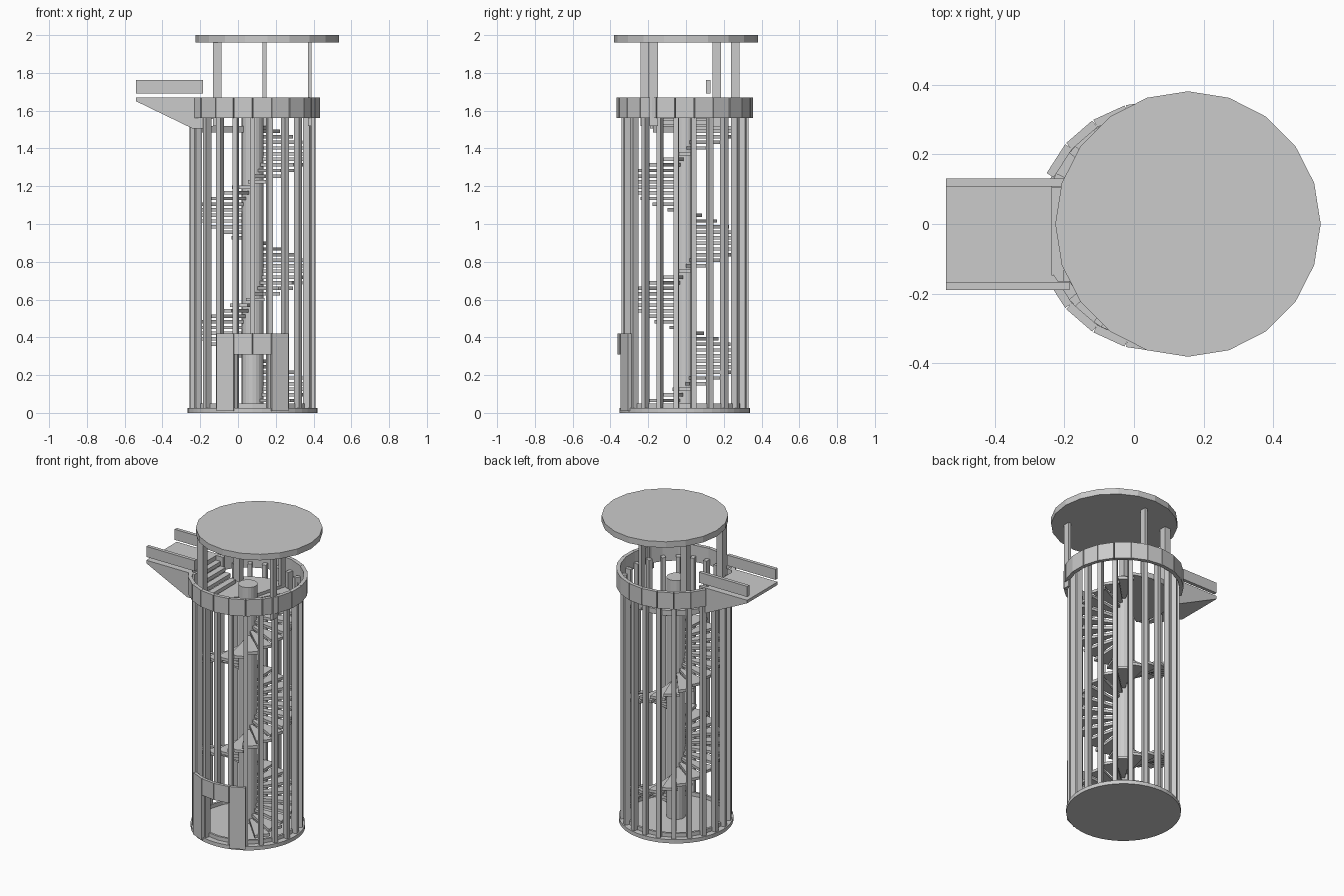
import bpy, bmesh, math
from mathutils import Matrix, Vector

if "Cube" in bpy.data.objects:
    bpy.data.objects.remove(bpy.data.objects["Cube"])

CX, CY = 0.077, -0.006       # tower axis
N = 22                       # bays around the tower
STEP = 2 * math.pi / N
FRONT = -math.pi / 2


def finish(name, bm):
    bmesh.ops.recalc_face_normals(bm, faces=bm.faces)
    me = bpy.data.meshes.new(name)
    bm.to_mesh(me)
    bm.free()
    ob = bpy.data.objects.new(name, me)
    bpy.context.collection.objects.link(ob)
    return ob


def add_box(bm, lo, hi):
    lo, hi = Vector(lo), Vector(hi)
    m = Matrix.Translation((lo + hi) / 2) @ Matrix.Diagonal((*(hi - lo), 1))
    bmesh.ops.create_cube(bm, size=1, matrix=m)


def add_radial(bm, a, r, depth, width, z0, z1):
    """Box facing outward at angle a and radius r from the tower axis."""
    m = (Matrix.Translation((CX, CY, (z0 + z1) / 2)) @ Matrix.Rotation(a, 4, 'Z')
         @ Matrix.Translation((r, 0, 0)) @ Matrix.Diagonal((depth, width, z1 - z0, 1)))
    bmesh.ops.create_cube(bm, size=1, matrix=m)


def add_prism(bm, pts, offset):
    """Extrude a 3D outline along an offset vector."""
    f = bm.faces.new([bm.verts.new(p) for p in pts])
    g = bmesh.ops.extrude_face_region(bm, geom=[f], use_keep_orig=True)
    vs = [v for v in g['geom'] if isinstance(v, bmesh.types.BMVert)]
    bmesh.ops.translate(bm, verts=vs, vec=offset)


def add_sector(bm, a0, a1, r0, r1, z0, z1, seg=1):
    arc = [a0 + (a1 - a0) * i / seg for i in range(seg + 1)]
    pts = [(CX + r1 * math.cos(a), CY + r1 * math.sin(a), z0) for a in arc]
    pts += [(CX + r0 * math.cos(a), CY + r0 * math.sin(a), z0) for a in reversed(arc)]
    add_prism(bm, pts, (0, 0, z1 - z0))


def cylinder(name, x, y, r, z0, z1, seg):
    bm = bmesh.new()
    pts = [(x + r * math.cos(2 * math.pi * i / seg), y + r * math.sin(2 * math.pi * i / seg), z0)
           for i in range(seg)]
    add_prism(bm, pts, (0, 0, z1 - z0))
    return finish(name, bm)


# Base, central column and roof
cylinder("base_slab", CX, CY, 0.345, 0, 0.025, 44)
cylinder("central_column", CX, CY, 0.058, 0.02, 1.61, 20)
cylinder("roof_disc", 0.155, 0, 0.381, 1.96, 2.0, 20)

# Kerb inside the posts
bm = bmesh.new()
for k in range(N):
    a = FRONT + STEP * k
    add_sector(bm, a, a + STEP, 0.295, 0.31, 0.02, 0.05)
finish("base_kerb", bm)

# Cage posts, leaving the doorway open
bm = bmesh.new()
for k in range(N):
    add_radial(bm, FRONT + STEP * k, 0.318, 0.036, 0.026, 0.32 if k == 0 else 0.02, 1.6)
finish("cage_posts", bm)

# Parapet panels, open at the walkway (left)
bm = bmesh.new()
for k in range(N):
    if k not in (15, 16, 17):
        add_radial(bm, FRONT + STEP * (k + 0.5), 0.346, 0.024, 0.098, 1.56, 1.67)
finish("parapet_panels", bm)

# Doorway: header panels and full-height jambs
bm = bmesh.new()
for k in (-2, -1, 0, 1):
    z0 = 0.01 if k in (-2, 1) else 0.31
    add_radial(bm, FRONT + STEP * (k + 0.5), 0.343, 0.02, 0.098, z0, 0.42)
finish("door_surround", bm)

# Spiral stair treads
bm = bmesh.new()
for i in range(50):
    z = 0.045 + 0.0297 * i
    a = FRONT + (z - 0.605) / 0.62 * 2 * math.pi
    add_sector(bm, a - 0.16, a + 0.17, 0.05, 0.295, z - 0.018, z)
finish("spiral_treads", bm)

# Upper landing
bm = bmesh.new()
add_sector(bm, math.radians(75), math.radians(215), 0.05, 0.295, 1.485, 1.52, 9)
finish("upper_landing", bm)

# Short steps up to the walkway
bm = bmesh.new()
for i in range(4):
    x = -0.09 - 0.037 * i
    add_box(bm, (x - 0.04, -0.165, 1.525 + 0.03 * i), (x, 0.105, 1.55 + 0.03 * i))
finish("walkway_steps", bm)

# Walkway deck with tapered underside
bm = bmesh.new()
prof = [(-0.54, 1.65), (-0.24, 1.505), (-0.235, 1.67), (-0.54, 1.67)]
add_prism(bm, [(x, -0.19, z) for x, z in prof], (0, 0.32, 0))
finish("walkway_deck", bm)
bm = bmesh.new()
for y0 in (-0.19, 0.107):
    add_box(bm, (-0.24, y0, 1.505), (-0.185, y0 + 0.023, 1.67))
finish("walkway_cheeks", bm)

# Walkway rails
bm = bmesh.new()
for y0 in (-0.19, 0.107):
    add_box(bm, (-0.54, y0, 1.692), (-0.185, y0 + 0.023, 1.762))
finish("walkway_rails", bm)

# Roof posts
bm = bmesh.new()
for x, y, w in ((-0.11, -0.218, 0.045), (-0.11, 0.163, 0.045),
                (0.14, 0.26, 0.02), (0.38, -0.17, 0.02)):
    add_box(bm, (x - w / 2, y - 0.022, 1.52), (x + w / 2, y + 0.022, 1.965))
finish("roof_posts", bm)
